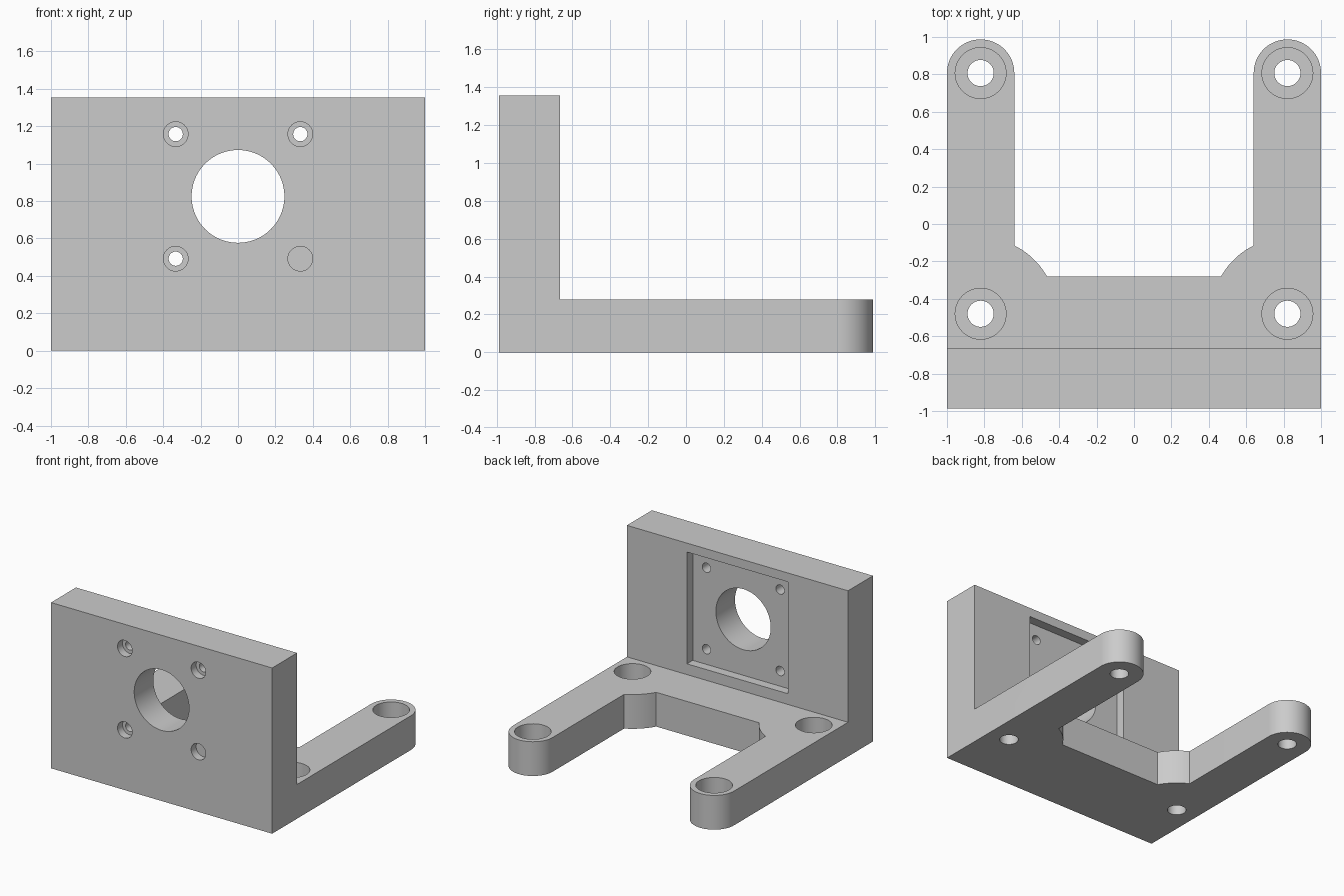
import bpy, bmesh, math
from mathutils import Vector, Matrix

if "Cube" in bpy.data.objects:
    bpy.data.objects.remove(bpy.data.objects["Cube"], do_unlink=True)

# Main sizes
FRONT, BACK = -0.987, 0.987
PLATE_BACK, PLATE_TOP, BASE_TOP = -0.665, 1.355, 0.28
LEG_IN, LEG_R = 0.64, 0.18
LEG_X, LEG_END, LEG_ROOT = 0.82, BACK - 0.18, -0.48
GAP_Y, BOSS_R = -0.28, 0.407
BORE_Z, BOLT = 0.825, 0.333

grey = bpy.data.materials.new("light grey")
grey.use_nodes = True
grey.diffuse_color = (0.6, 0.6, 0.6, 1)
grey.node_tree.nodes["Principled BSDF"].inputs["Base Color"].default_value = (0.6, 0.6, 0.6, 1)


def add_object(name, bm):
    bmesh.ops.recalc_face_normals(bm, faces=bm.faces)
    mesh = bpy.data.meshes.new(name)
    bm.to_mesh(mesh)
    bm.free()
    mesh.materials.append(grey)
    obj = bpy.data.objects.new(name, mesh)
    bpy.context.collection.objects.link(obj)
    return obj


def prism(name, points, direction):
    bm = bmesh.new()
    face = bm.faces.new([bm.verts.new(p) for p in points])
    grown = bmesh.ops.extrude_face_region(bm, geom=[face])["geom"]
    bmesh.ops.translate(bm, vec=direction,
                        verts=[g for g in grown if isinstance(g, bmesh.types.BMVert)])
    return add_object(name, bm)


def cylinder(start, end, radius, sides=64):
    start, end = Vector(start), Vector(end)
    axis = end - start
    turn = axis.to_track_quat('Z', 'Y').to_matrix().to_4x4()
    bm = bmesh.new()
    bmesh.ops.create_cone(bm, cap_ends=True, segments=sides, radius1=radius,
                          radius2=radius, depth=axis.length,
                          matrix=Matrix.Translation((start + end) / 2) @ turn)
    return add_object("cutter", bm)


def combine(target, cutter, operation='DIFFERENCE'):
    mod = target.modifiers.new("cut", 'BOOLEAN')
    mod.operation, mod.solver, mod.object = operation, 'EXACT', cutter
    bpy.context.view_layer.objects.active = target
    bpy.ops.object.modifier_apply(modifier=mod.name)
    bpy.data.objects.remove(cutter, do_unlink=True)


def arc(cx, cy, radius, a0, a1, steps):
    return [(cx + radius * math.cos(a0 + (a1 - a0) * i / steps),
             cy + radius * math.sin(a0 + (a1 - a0) * i / steps))
            for i in range(steps + 1)]


# L-shaped block: upright plate and base in one side profile
profile = [(FRONT, 0), (BACK, 0), (BACK, BASE_TOP), (PLATE_BACK, BASE_TOP),
           (PLATE_BACK, PLATE_TOP), (FRONT, PLATE_TOP)]
bracket = prism("motor_bracket", [(-1, y, z) for y, z in profile], (2, 0, 0))

# Footprint: two round-ended legs with bulges around the inner bolt holes
bulge_start = math.acos((LEG_IN - LEG_X) / BOSS_R)
bulge_end = math.pi - math.asin((GAP_Y - LEG_ROOT) / BOSS_R)
right_half = ([(1, FRONT - 0.1)] + arc(LEG_X, LEG_END, LEG_R, 0, math.pi, 32)
              + arc(LEG_X, LEG_ROOT, BOSS_R, bulge_start, bulge_end, 10))
outline = right_half + [(-x, y) for x, y in reversed(right_half)]
footprint = prism("footprint", [(x, y, -0.1) for x, y in outline], (0, 0, 2))
combine(bracket, footprint, 'INTERSECT')

# Counterbored vertical holes in the legs
for x in (-LEG_X, LEG_X):
    for y in (LEG_ROOT, LEG_END):
        combine(bracket, cylinder((x, y, -0.1), (x, y, 0.4), 0.07, 40))
        combine(bracket, cylinder((x, y, 0.11), (x, y, 0.4), 0.136))

# Square motor recess in the back of the plate
h = 0.457
corners = [(-h, -h), (h, -h), (h, h), (-h, h)]
recess = prism("recess", [(x, PLATE_BACK - 0.075, BORE_Z + z) for x, z in corners], (0, 0.15, 0))
combine(bracket, recess)

# Central bore and four counterbored screw holes through the plate
combine(bracket, cylinder((0, -1.1, BORE_Z), (0, -0.6, BORE_Z), 0.248, 96))
for x in (-BOLT, BOLT):
    for z in (BORE_Z - BOLT, BORE_Z + BOLT):
        combine(bracket, cylinder((x, -1.1, z), (x, -0.6, z), 0.038, 32))
        combine(bracket, cylinder((x, -1.1, z), (x, FRONT + 0.065, z), 0.066, 40))

# Smooth the round walls, keep the edges crisp
bpy.ops.object.select_all(action='DESELECT')
bracket.select_set(True)
bpy.context.view_layer.objects.active = bracket
bpy.ops.object.shade_smooth_by_angle(angle=math.radians(25))
